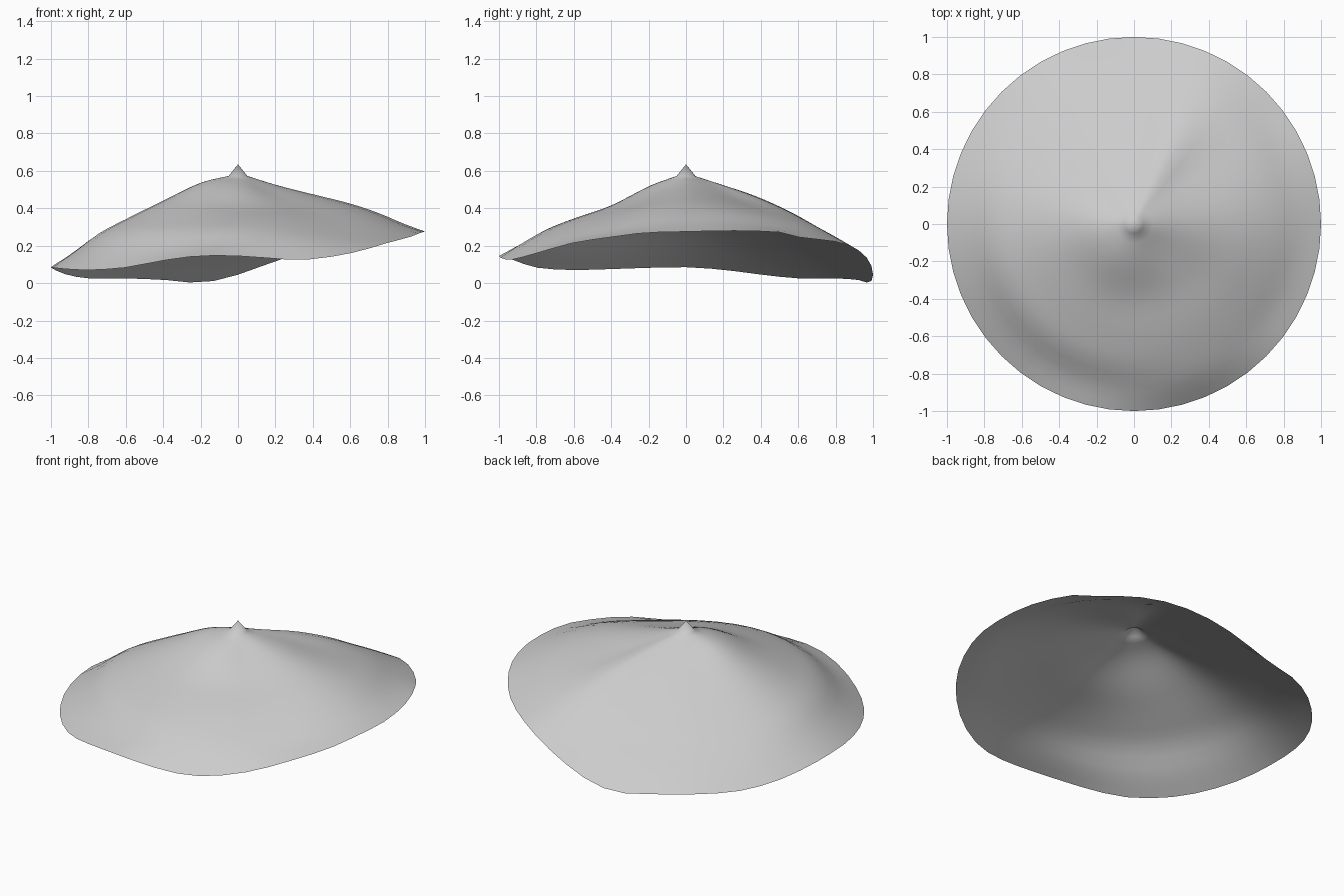
import bpy, bmesh, math

cube = bpy.data.objects.get("Cube")
if cube:
    bpy.data.objects.remove(cube, do_unlink=True)

SEGMENTS = 48
TIP_Z, NECK_R, NECK_Z = 0.635, 0.05, 0.573

# Wavy rim: (angle in degrees from +x, height)
RIM = [(0, .275), (12, .28), (22.5, .278), (30, .272), (37.5, .245), (53, .222),
       (64, .19), (78, .12), (90, .045), (101, .003), (114, .018), (127, .025),
       (143, .025), (156, .045), (168, .07), (180, .085), (204, .075), (217, .07),
       (233, .083), (246, .12), (258, .145), (270, .145), (290, .125), (307, .16),
       (323, .215), (336, .245), (348, .27)]

# Cloth height at RADII along nine directions
RADII = (.2, .4, .6, .75, .88)
FOLDS = {0: (.525, .475, .425, .375, .32),
         45: (.525, .455, .395, .345, .285),
         65: (.53, .47, .39, .315, .25),
         90: (.50, .40, .29, .20, .12),
         135: (.495, .385, .27, .175, .10),
         180: (.535, .44, .34, .26, .165),
         225: (.53, .43, .34, .265, .155),
         270: (.515, .415, .345, .285, .21),
         315: (.50, .42, .355, .295, .235)}


def smooth(points, x):
    """Cubic interpolation through sorted (x, y) points."""
    n = len(points)

    def slope(i):
        a, b = points[max(i - 1, 0)], points[min(i + 1, n - 1)]
        return (b[1] - a[1]) / (b[0] - a[0])

    i = max(k for k in range(n - 1) if points[k][0] <= x or k == 0)
    (x0, y0), (x1, y1) = points[i], points[i + 1]
    w = x1 - x0
    t = (x - x0) / w
    return (y0 * (1 + 2 * t) * (1 - t) ** 2 + slope(i) * w * t * (1 - t) ** 2
            + y1 * t * t * (3 - 2 * t) + slope(i + 1) * w * t * t * (t - 1))


def around(points, angle):
    """Periodic interpolation over 360 degrees."""
    wrapped = [(a + s, z) for s in (-360, 0, 360) for a, z in points]
    return smooth(wrapped, angle)


def profile(angle):
    """Points (radius, height) from neck to rim in one direction."""
    pts = [(NECK_R, NECK_Z)]
    for k, r in enumerate(RADII):
        pts.append((r, around([(a, h[k]) for a, h in FOLDS.items()], angle)))
    return pts + [(1.0, around(RIM, angle))]


# Draped cone: pointed tip, then rings out to the rim
rings = [NECK_R] + [0.1 + 0.05 * i for i in range(19)]
bm = bmesh.new()
tip = bm.verts.new((0, 0, TIP_Z))
columns = []
for s in range(SEGMENTS):
    angle = 360 * s / SEGMENTS
    c, d = math.cos(math.radians(angle)), math.sin(math.radians(angle))
    pts = profile(angle)
    columns.append([bm.verts.new((r * c, r * d, smooth(pts, r))) for r in rings])
for s in range(SEGMENTS):
    a, b = columns[s], columns[(s + 1) % SEGMENTS]
    bm.faces.new((tip, a[0], b[0]))
    for i in range(len(rings) - 1):
        bm.faces.new((a[i], a[i + 1], b[i + 1], b[i]))
for f in bm.faces:
    f.smooth = True

mesh = bpy.data.meshes.new("draped_cone")
bm.to_mesh(mesh)
bm.free()
hat = bpy.data.objects.new("draped_cone", mesh)
bpy.context.collection.objects.link(hat)

# Plain light grey
grey = bpy.data.materials.new("light_grey")
grey.use_nodes = True
grey.diffuse_color = (0.6, 0.6, 0.6, 1)
grey.node_tree.nodes["Principled BSDF"].inputs["Base Color"].default_value = (0.6, 0.6, 0.6, 1)
mesh.materials.append(grey)
